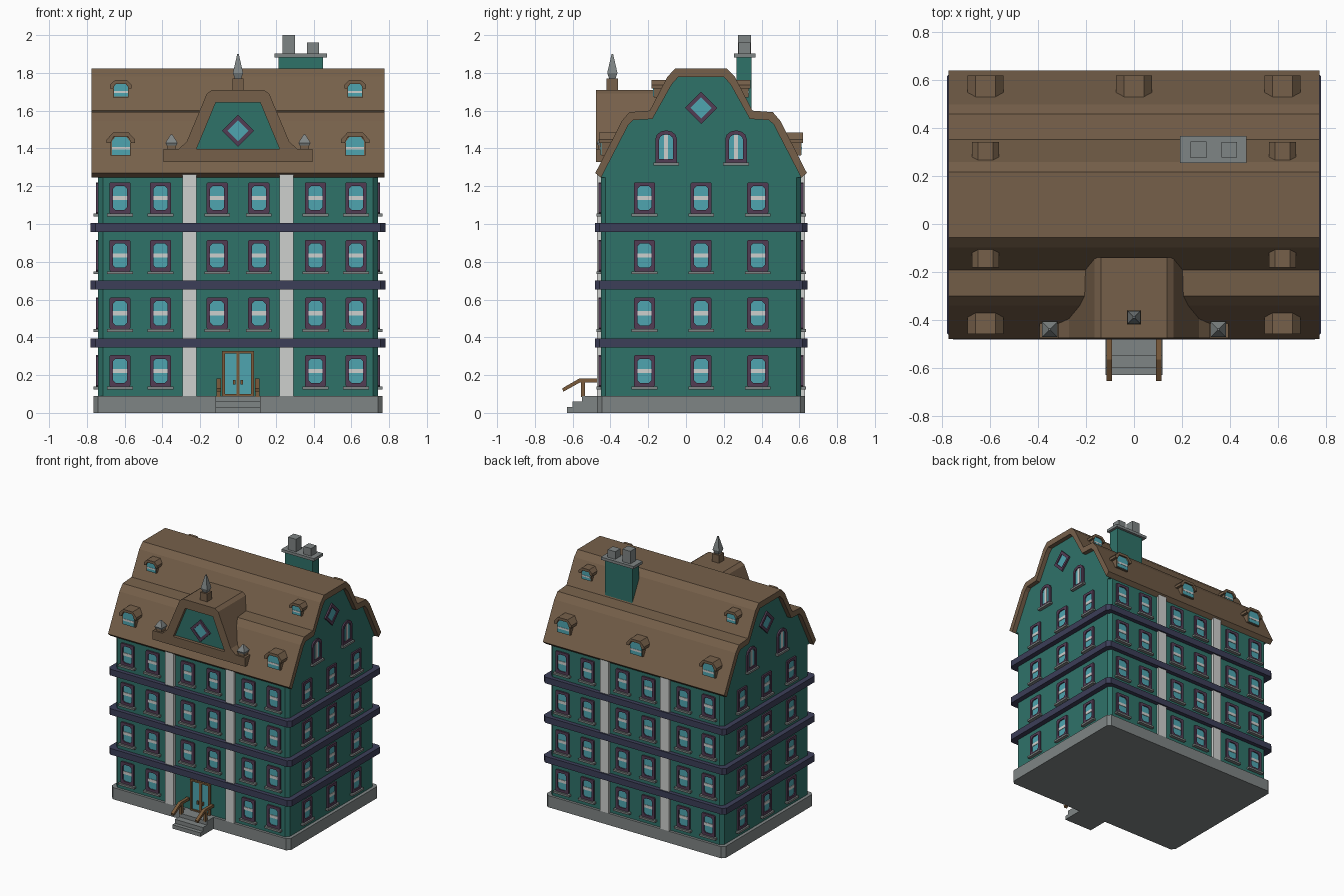
import bpy, bmesh, math
from mathutils import Vector as V

if "Cube" in bpy.data.objects:
    bpy.data.objects.remove(bpy.data.objects["Cube"])


def material(name, r, g, b):
    m = bpy.data.materials.new(name)
    lin = [((c / 255 + 0.055) / 1.055) ** 2.4 for c in (r, g, b)]
    m.diffuse_color = (*lin, 1)
    m.use_nodes = True
    m.node_tree.nodes["Principled BSDF"].inputs["Base Color"].default_value = m.diffuse_color
    return m


GREEN = material("green_wall", 47, 114, 105)
ROOF = material("brown_roof", 118, 96, 74)
NAVY = material("navy_band", 60, 62, 88)
PURPLE = material("purple_frame", 82, 60, 84)
GLASS = material("cyan_glass", 78, 165, 176)
WHITE = material("pale_stone", 206, 208, 206)
GREY = material("grey_stone", 127, 133, 133)
WOOD = material("door_wood", 124, 92, 60)

X, Y, Z = V((1, 0, 0)), V((0, 1, 0)), V((0, 0, 1))
FACING = {"front": (X, Z, -Y), "back": (-X, Z, Y), "right": (Y, Z, X),
          "left": (-Y, Z, -X), "top": (X, Y, Z)}
CY = 0.08  # middle of the house in y


def finish(name, verts, faces, mat):
    bm = bmesh.new()
    vs = [bm.verts.new(v) for v in verts]
    for f in faces:
        bm.faces.new([vs[i] for i in f])
    bmesh.ops.recalc_face_normals(bm, faces=bm.faces)
    me = bpy.data.meshes.new(name)
    bm.to_mesh(me)
    bm.free()
    me.materials.append(mat)
    ob = bpy.data.objects.new(name, me)
    bpy.context.collection.objects.link(ob)
    return ob


def place(pts, face, o, d):
    u, w, n = FACING[face]
    return [V(o) + u * a + w * b + n * d for a, b in pts]


def prism(name, pts, face, o, d0, d1, mat):
    """Outline extruded along the facing direction."""
    n = len(pts)
    sides = [(i, (i + 1) % n, (i + 1) % n + n, i + n) for i in range(n)]
    verts = place(pts, face, o, d0) + place(pts, face, o, d1)
    return finish(name, verts, sides + [tuple(range(n)), tuple(range(n, 2 * n))], mat)


def ring(name, outer, inner, face, o, d0, d1, mat):
    """Frame between two outlines with equal point counts."""
    n = len(outer)
    verts = [v for p, d in ((outer, d0), (outer, d1), (inner, d1), (inner, d0))
             for v in place(p, face, o, d)]
    faces = [(k * n + i, k * n + (i + 1) % n, (k + 1) % 4 * n + (i + 1) % n, (k + 1) % 4 * n + i)
             for k in range(4) for i in range(n)]
    return finish(name, verts, faces, mat)


def rect(x0, x1, y0, y1):
    return [(x0, y0), (x1, y0), (x1, y1), (x0, y1)]


def octo(w, h, c):
    return [(w - c, -h), (w, c - h), (w, h - c), (w - c, h),
            (c - w, h), (-w, h - c), (-w, c - h), (c - w, -h)]


def arch(w, z0, z1):
    return [(-w, z0), (w, z0)] + [(w * math.cos(a), z1 + w * 0.8 * math.sin(a))
                                  for a in (i * math.pi / 6 for i in range(7))]


def mirrored(half):
    return half + [(-a, b) for a, b in reversed(half)]


def box(name, x0, x1, y0, y1, z0, z1, mat):
    return prism(name, rect(x0, x1, y0, y1), "top", (0, 0, 0), z0, z1, mat)


def tower(name, x, y, levels, mat):
    """Square stack of (height, half width) levels."""
    verts = [V((x + sx * r, y + sy * r, z)) for z, r in levels
             for sx, sy in ((-1, -1), (1, -1), (1, 1), (-1, 1))]
    n = len(levels)
    faces = [(4 * k + i, 4 * k + (i + 1) % 4, 4 * k + 4 + (i + 1) % 4, 4 * k + 4 + i)
             for k in range(n - 1) for i in range(4)]
    faces += [(0, 1, 2, 3), tuple(range(4 * n - 4, 4 * n))]
    return finish(name, verts, faces, mat)


def window(face, o):
    inner = octo(0.037, 0.064, 0.014)
    ring("window_frame", octo(0.056, 0.083, 0.006), inner, face, o, 0, 0.012, PURPLE)
    prism("window_glass", inner, face, o, -0.002, 0.004, GLASS)
    prism("window_bar", rect(-0.037, 0.037, -0.011, 0.011), face, o, 0, 0.008, WHITE)
    prism("window_sill", rect(-0.068, 0.068, -0.098, -0.083), face, o, 0, 0.025, GREY)


def diamond_window(face, o):
    dia = lambda r: [(r, 0), (0, r), (-r, 0), (0, -r)]
    ring("diamond_frame", dia(0.085), dia(0.056), face, o, 0, 0.012, PURPLE)
    prism("diamond_glass", dia(0.056), face, o, -0.002, 0.005, GLASS)


def dormer(face, x, dist, z, w, h):
    """Small roof window; dist is measured from the ridge line."""
    o = (x, CY + (dist if face == "back" else -dist), z)
    g, t = w * 0.73, h * 0.62
    prism("dormer_body", mirrored([(g, 0), (g, t), (g * 0.6, h * 0.85)]), face, o, -0.1, 0, ROOF)
    prism("dormer_glass", mirrored([(g * 0.88, 0.004), (g * 0.88, t), (g * 0.55, h * 0.8)]),
          face, o, 0, 0.004, GLASS)
    prism("dormer_bar", rect(-g * 0.88, g * 0.88, t * 0.42, t * 0.62), face, o, 0, 0.006, WHITE)
    hood = [(w, t - 0.01), (w, t + 0.01), (w * 0.55, h), (-w * 0.55, h), (-w, t + 0.01),
            (-w, t - 0.01), (-g, t - 0.01), (-w * 0.5, h - 0.02), (w * 0.5, h - 0.02), (g, t - 0.01)]
    prism("dormer_hood", hood, face, o, -0.09, 0.012, ROOF)


# Main body, plinth and bands
C = (0, CY, 0)
prism("walls", octo(0.74, 0.53, 0.025), "top", C, 0.05, 1.27, GREEN)
prism("plinth", octo(0.765, 0.55, 0.025), "top", C, 0, 0.09, GREY)
for z in (0.345, 0.652, 0.957):
    prism("floor_band", octo(0.78, 0.562, 0.025), "top", C, z, z + 0.048, NAVY)

# Curved double-slope roof and gable walls
outer = mirrored([(0.56, 1.27), (0.42, 1.545), (0.38, 1.592), (0.272, 1.6), (0.178, 1.78), (0.137, 1.823)])
inner = mirrored([(0.53, 1.245), (0.385, 1.525), (0.36, 1.55), (0.258, 1.556), (0.155, 1.74), (0.122, 1.777)])
prism("roof", outer + inner[::-1], "right", C, -0.775, 0.775, ROOF)
prism("gable_walls", inner, "right", C, -0.74, 0.74, GREEN)

# Windows on all four sides, pilasters front and back
for floor in range(4):
    z = 0.2225 + 0.305 * floor
    for s, face in ((-1, "left"), (1, "right")):
        for y in (-0.3, 0, 0.3):
            window(face, (s * 0.74, CY + y, z))
    for face, y in (("front", -0.45), ("back", 0.61)):
        for x in (-0.625, -0.41, -0.11, 0.11, 0.41, 0.625):
            if not (face == "front" and floor == 0 and abs(x) < 0.2):
                window(face, (x, y, z))
for face, y in (("front", -0.45), ("back", 0.61)):
    for s in (-1, 1):
        prism("pilaster", rect(-0.037, 0.037, 0.09, 1.265), face, (s * 0.258, y, 0), -0.01, 0.02, WHITE)

# Attic windows in the side gables
for s, face in ((-1, "left"), (1, "right")):
    diamond_window(face, (s * 0.74, CY, 1.615))
    for y in (-0.185, 0.185):
        o = (s * 0.74, CY + y, 0)
        ring("arch_frame", arch(0.057, 1.325, 1.45), arch(0.037, 1.345, 1.445), face, o, 0, 0.012, PURPLE)
        prism("arch_glass", arch(0.037, 1.345, 1.445), face, o, -0.002, 0.004, GLASS)
        prism("arch_bar", rect(-0.011, 0.011, 1.345, 1.472), face, o, 0, 0.008, WHITE)
        prism("arch_sill", rect(-0.068, 0.068, 1.31, 1.325), face, o, 0, 0.025, GREY)

# Front gable with recessed green panel
shape = mirrored([(0.395, 1.328), (0.395, 1.397), (0.315, 1.397), (0.272, 1.435), (0.165, 1.69), (0.137, 1.71)])
prism("front_gable", shape, "front", (0, 0, 0), 0.14, 0.445, ROOF)
opening = [(-0.22, 1.328), (-0.22, 1.397), (-0.118, 1.642), (0.118, 1.642), (0.22, 1.397), (0.22, 1.328)]
prism("gable_surround", shape + opening, "front", (0, 0, 0), 0.445, 0.477, ROOF)
prism("gable_ledge", rect(-0.22, 0.22, 1.328, 1.397), "front", (0, 0, 0), 0.445, 0.477, ROOF)
prism("gable_panel", opening[1:5], "front", (0, 0, 0), 0.44, 0.452, GREEN)
diamond_window("front", (0, -0.452, 1.493))

# Finials
tower("finial_block", 0, -0.39, [(1.70, 0.03), (1.77, 0.03)], ROOF)
tower("finial_spire", 0, -0.39, [(1.765, 0.015), (1.80, 0.027), (1.90, 0.004)], GREY)
for s in (-1, 1):
    tower("corner_block", s * 0.352, -0.44, [(1.39, 0.025), (1.42, 0.025)], ROOF)
    tower("corner_spire", s * 0.352, -0.44, [(1.415, 0.026), (1.43, 0.032), (1.475, 0.004)], GREY)

# Roof dormers
for face in ("front", "back"):
    for x in (-0.62, 0.62):
        dormer(face, x, 0.528, 1.362, 0.075, 0.122)
        dormer(face, x, 0.25, 1.67, 0.057, 0.092)
dormer("back", 0, 0.528, 1.362, 0.075, 0.122)

# Chimney
box("chimney", 0.215, 0.45, 0.268, 0.348, 1.5, 1.885, GREEN)
box("chimney_cap", 0.192, 0.47, 0.255, 0.367, 1.882, 1.903, GREY)
box("tall_pot", 0.235, 0.303, 0.276, 0.344, 1.90, 2.0, GREY)
box("short_pot", 0.365, 0.43, 0.278, 0.342, 1.90, 1.962, GREY)

# Double door
D = (0, -0.45, 0)
ring("door_frame", rect(-0.086, 0.086, 0.085, 0.327), rect(-0.07, 0.07, 0.1, 0.315), "front", D, 0, 0.015, WOOD)
prism("door_glass", rect(-0.07, 0.07, 0.1, 0.315), "front", D, -0.002, 0.005, GLASS)
prism("door_stile", rect(-0.009, 0.009, 0.1, 0.315), "front", D, 0, 0.01, WOOD)
for s in (-1, 1):
    prism("door_handle", rect(-0.006, 0.006, 0.15, 0.175), "front", (s * 0.02, -0.45, 0), 0, 0.018, WOOD)

# Steps and hand rails
for y, z in ((-0.63, 0.03), (-0.6, 0.06), (-0.55, 0.09)):
    box("step", -0.12, 0.12, y, -0.46, 0, z, GREY)
rail = [(-0.65, 0.112), (-0.56, 0.162), (-0.46, 0.162), (-0.46, 0.182), (-0.565, 0.182), (-0.655, 0.13)]
for s in (-1, 1):
    prism("hand_rail", rail, "right", (s * 0.103, 0, 0), -0.012, 0.012, WOOD)
    box("rail_post", s * 0.103 - 0.01, s * 0.103 + 0.01, -0.556, -0.534, 0.085, 0.165, WOOD)
